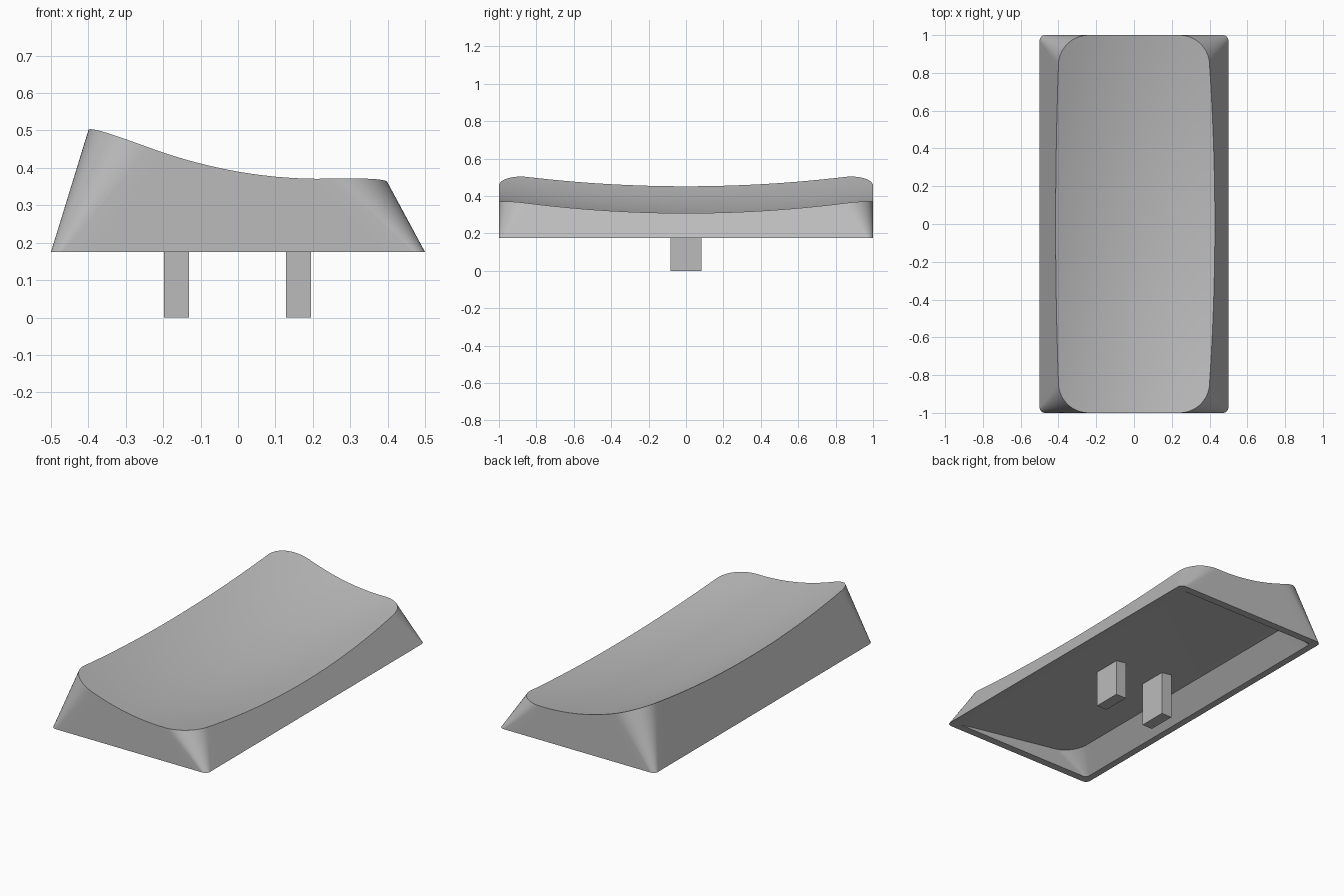
import bpy
import bmesh
import math

cube = bpy.data.objects.get("Cube")
if cube:
    bpy.data.objects.remove(cube, do_unlink=True)

grey = bpy.data.materials.new("plain grey")
grey.use_nodes = True
colour = (0.5, 0.5, 0.5, 1)
grey.diffuse_color = colour
grey.node_tree.nodes["Principled BSDF"].inputs["Base Color"].default_value = colour

BASE = 0.175      # height of the rim
ARC, LONG, SHORT = 12, 28, 14


def outline(x0, x1, y, r):
    """Rounded rectangle, same point count for every size."""
    corners = [(x1 - r, -y + r, -90), (x1 - r, y - r, 0),
               (x0 + r, y - r, 90), (x0 + r, -y + r, 180)]
    arcs = [[(cx + r * math.cos(math.radians(a + 90 * i / ARC)),
              cy + r * math.sin(math.radians(a + 90 * i / ARC)))
             for i in range(ARC + 1)] for cx, cy, a in corners]
    pts = []
    for k, arc in enumerate(arcs):
        pts += arc
        a, b = arc[-1], arcs[(k + 1) % 4][0]
        n = SHORT if k % 2 else LONG
        pts += [(a[0] + (b[0] - a[0]) * i / n, a[1] + (b[1] - a[1]) * i / n)
                for i in range(1, n)]
    return pts


def dish(x, y):
    return 0.31 - 0.175 * x + 0.4 * x * x + 0.08 * y * y


def on_wall(x, y):
    """Slide straight side points along the sloping wall to meet the dish."""
    if abs(y) < 0.84 and abs(x) > 0.39:
        sign = math.copysign(1, x)
        slope = 0.1 / (dish(sign * 0.4, 0.84) - BASE)
        for _ in range(15):
            x = sign * (0.5 - slope * (dish(x, y) - BASE))
    return x, y


def finish(bm, name):
    bmesh.ops.recalc_face_normals(bm, faces=bm.faces)
    mesh = bpy.data.meshes.new(name)
    bm.to_mesh(mesh)
    bm.free()
    mesh.materials.append(grey)
    obj = bpy.data.objects.new(name, mesh)
    bpy.context.collection.objects.link(obj)
    return obj


# Hollow shell: ceiling, inner wall, rim, outer wall, dished top
ceiling = [(x, y, BASE + 0.141 * (0.46 - x)) for x, y in outline(-0.36, 0.44, 0.955, 0.12)]
inner_rim = [(x, y, BASE) for x, y in outline(-0.46, 0.46, 0.955, 0.02)]
outer_rim = [(x, y, BASE) for x, y in outline(-0.5, 0.5, 1, 0.03)]
edge = [on_wall(x, y) for x, y in outline(-0.4, 0.4, 1, 0.16)]
rings = [ceiling, inner_rim, outer_rim]
STEPS = 14
for i in range(STEPS):
    s = 1 - i / STEPS
    rings.append([(x * s, y * s, dish(x * s, y * s)) for x, y in edge])

bm = bmesh.new()
loops = [[bm.verts.new(p) for p in ring] for ring in rings]
count = len(edge)
for a, b in zip(loops, loops[1:]):
    for i in range(count):
        j = (i + 1) % count
        bm.faces.new((a[i], a[j], b[j], b[i]))
bm.faces.new(loops[0])
middle = bm.verts.new((0, 0, dish(0, 0)))
for i in range(count):
    bm.faces.new((loops[-1][i], loops[-1][(i + 1) % count], middle))
shell = finish(bm, "cap_shell")
bpy.context.view_layer.objects.active = shell
shell.select_set(True)
bpy.ops.object.shade_smooth_by_angle(angle=math.radians(30))

# Two mounting posts rising into the ceiling
for name, x, top in (("right_post", -0.164, 0.29), ("left_post", 0.162, 0.24)):
    bm = bmesh.new()
    bmesh.ops.create_cube(bm, size=1)
    for v in bm.verts:
        v.co = (x + v.co.x * 0.067, v.co.y * 0.166, (v.co.z + 0.5) * top)
    finish(bm, name)
